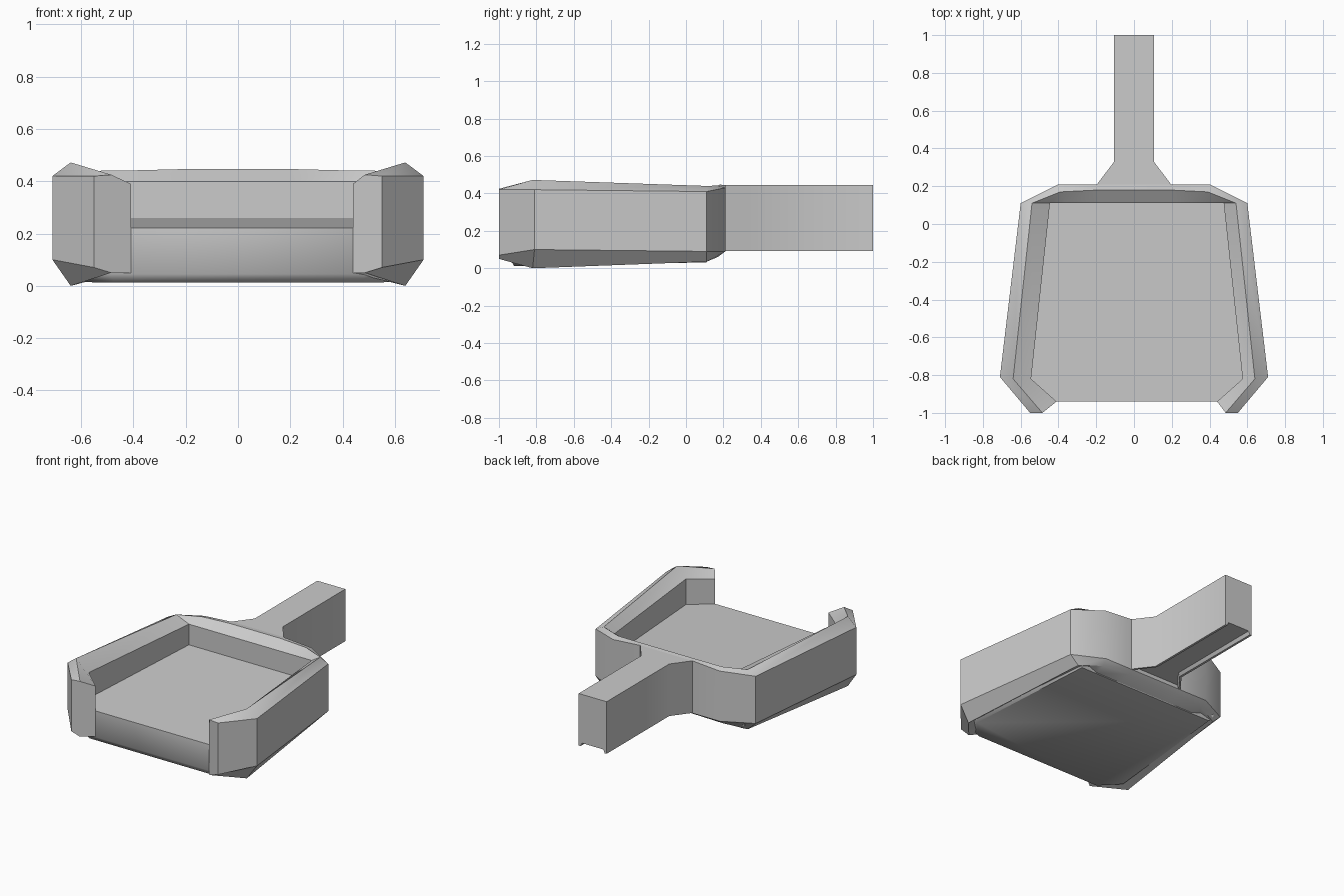
import bpy, bmesh
from math import radians

if "Cube" in bpy.data.objects:
    bpy.data.objects.remove(bpy.data.objects["Cube"])


def make_loft(name, rings, angle=35):
    """Skin a row of equal-sized closed rings and cap both ends."""
    bm = bmesh.new()
    rows = [[bm.verts.new(p) for p in ring] for ring in rings]
    n = len(rows[0])
    for a, b in zip(rows, rows[1:]):
        for i in range(n):
            j = (i + 1) % n
            bm.faces.new((a[i], a[j], b[j], b[i]))
    bm.faces.new(rows[0])
    bm.faces.new(rows[-1])
    bmesh.ops.recalc_face_normals(bm, faces=bm.faces)
    mesh = bpy.data.meshes.new(name)
    bm.to_mesh(mesh)
    bm.free()
    obj = bpy.data.objects.new(name, mesh)
    bpy.context.collection.objects.link(obj)
    bpy.ops.object.select_all(action='DESELECT')
    obj.select_set(True)
    bpy.context.view_layer.objects.active = obj
    bpy.ops.object.shade_smooth_by_angle(angle=radians(angle))
    return obj


# Rim: stations from the hooked front tip round to the back wall
# each is (x, y, low z, high z) at the outer edge, crest and inner edge
stations = [
    [(0.55, -1.00, 0.07, 0.42), (0.485, -1.00, 0.05, 0.425), (0.425, -0.94, 0.05, 0.39)],
    [(0.71, -0.81, 0.10, 0.42), (0.64, -0.82, 0.00, 0.472), (0.56, -0.82, 0.05, 0.40)],
    [(0.60, 0.11, 0.09, 0.41), (0.54, 0.11, 0.035, 0.44), (0.46, 0.11, 0.05, 0.40)],
    [(0.40, 0.21, 0.09, 0.43), (0.39, 0.17, 0.06, 0.442), (0.38, 0.11, 0.035, 0.40)],
    [(0.19, 0.21, 0.09, 0.445), (0.19, 0.18, 0.07, 0.447), (0.19, 0.11, 0.035, 0.40)],
]


def rim_ring(station, side):
    shift = (0, 0, 0.015)           # the opening sits slightly off centre
    pts = [(side * x + s, y, lo, hi) for (x, y, lo, hi), s in zip(station, shift)]
    return ([(x, y, hi) for x, y, lo, hi in pts] +
            [(x, y, lo) for x, y, lo, hi in reversed(pts)])


rings = [rim_ring(s, 1) for s in stations] + [rim_ring(s, -1) for s in reversed(stations)]
make_loft("rim", rings)

# Floor slab: gently rising top, rounded-under bottom edge
half = [(0.49, -0.94), (0.61, -0.82), (0.53, 0.13)]
outline = half + [(-x, y) for x, y in reversed(half)]


def floor_ring(scale, z_front, rise):
    return [(x * scale, -0.4 + (y + 0.4) * scale, z_front + rise * (y + 0.94))
            for x, y in outline]


make_loft("floor_slab", [floor_ring(0.96, 0.012, 0.018),
                         floor_ring(1.0, 0.045, 0.018),
                         floor_ring(1.0, 0.222, 0.036)], 50)


# Handle: flared root, straight grip, shallow groove underneath
def handle_ring(w, y):
    lip = w - 0.015
    return [(-w, y, 0.445), (w, y, 0.445), (w, y, 0.092), (lip, y, 0.092),
            (lip - 0.01, y, 0.115), (0.01 - lip, y, 0.115), (-lip, y, 0.092), (-w, y, 0.092)]


make_loft("handle", [handle_ring(w, y) for w, y in
                     ((0.20, 0.18), (0.20, 0.205), (0.105, 0.33), (0.105, 1.0))], 50)
